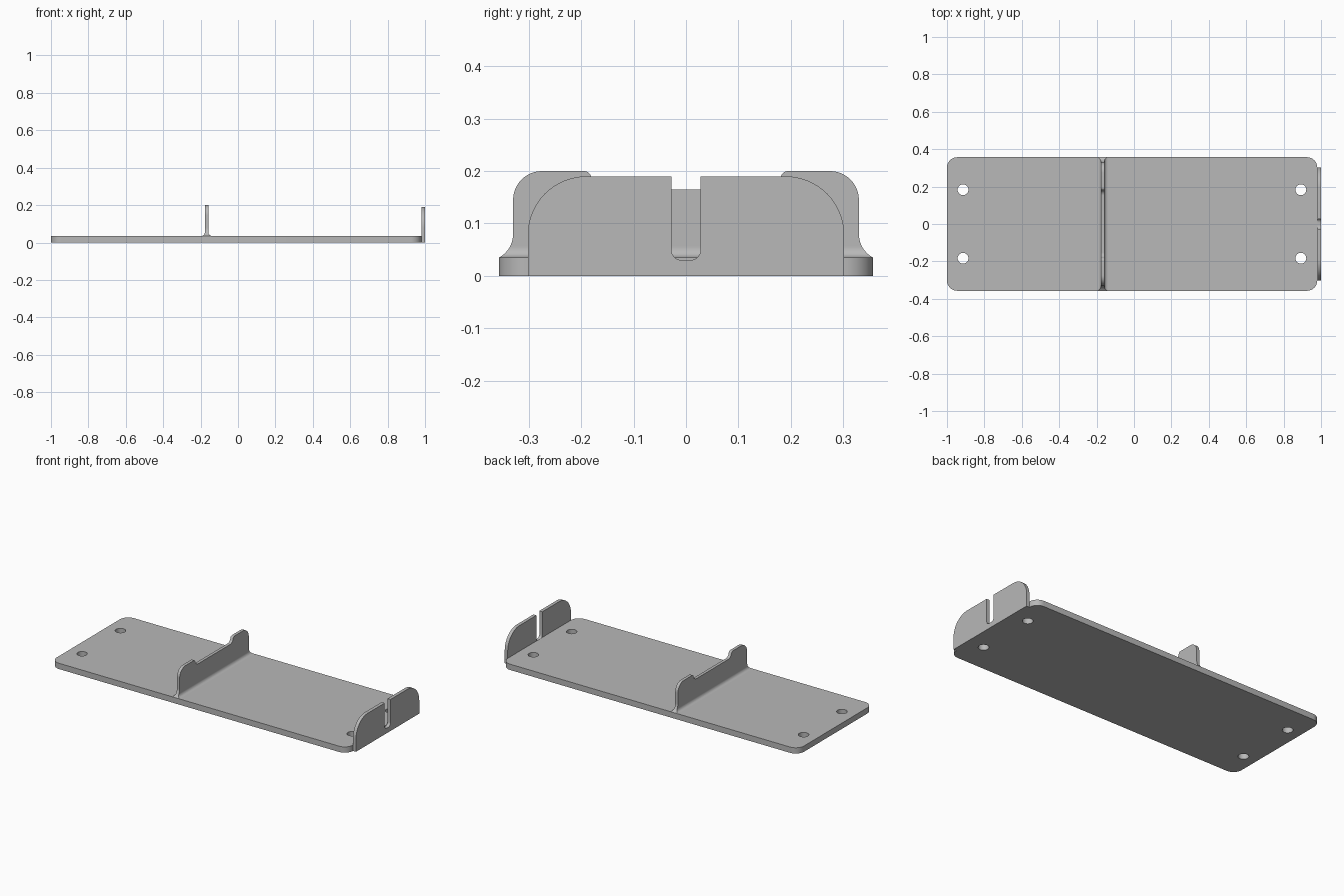
import bpy, bmesh
from math import cos, sin, radians
from mathutils import Vector

if "Cube" in bpy.data.objects:
    bpy.data.objects.remove(bpy.data.objects["Cube"], do_unlink=True)

grey = bpy.data.materials.new("plain grey")
grey.use_nodes = True
colour = (0.48, 0.48, 0.48, 1)
grey.diffuse_color = colour
grey.node_tree.nodes["Principled BSDF"].inputs["Base Color"].default_value = colour


def arc(cx, cy, r, start, end, n=12):
    angles = [radians(start + (end - start) * i / n) for i in range(n + 1)]
    return [(cx + r * cos(a), cy + r * sin(a)) for a in angles]


def mirrored(half):
    """Close a right-hand half outline with its mirror image."""
    return half + [(-a, b) for a, b in reversed(half) if a > 1e-5]


def extrude(name, outline, axis, low, high):
    """Extrude a 2D outline along the given axis."""
    place = {"X": lambda a, b: (low, a, b),
             "Y": lambda a, b: (a, low, b),
             "Z": lambda a, b: (a, b, low)}[axis]
    step = Vector([(high - low) * (axis == k) for k in "XYZ"])
    bm = bmesh.new()
    face = bm.faces.new([bm.verts.new(place(a, b)) for a, b in outline])
    result = bmesh.ops.extrude_face_region(bm, geom=[face])
    bmesh.ops.translate(bm, vec=step,
                        verts=[v for v in result["geom"] if isinstance(v, bmesh.types.BMVert)])
    bmesh.ops.recalc_face_normals(bm, faces=bm.faces)
    mesh = bpy.data.meshes.new(name)
    bm.to_mesh(mesh)
    bm.free()
    mesh.materials.append(grey)
    obj = bpy.data.objects.new(name, mesh)
    bpy.context.collection.objects.link(obj)
    return obj


def boolean(obj, tool, operation):
    mod = obj.modifiers.new(operation.lower(), "BOOLEAN")
    mod.operation, mod.solver, mod.object = operation, "EXACT", tool
    bpy.context.view_layer.objects.active = obj
    bpy.ops.object.modifier_apply(modifier=mod.name)
    bpy.data.objects.remove(tool, do_unlink=True)


def smooth(obj):
    bpy.ops.object.select_all(action="DESELECT")
    obj.select_set(True)
    bpy.context.view_layer.objects.active = obj
    bpy.ops.object.shade_smooth_by_angle(angle=radians(30))


# Base plate with rounded corners and four screw holes
left, right, half_width, corner, top = -1, 0.98, 0.357, 0.055, 0.035
x0, x1, y1 = left + corner, right - corner, half_width - corner
base = extrude("base_plate",
               arc(x1, y1, corner, 0, 90) + arc(x0, y1, corner, 90, 180)
               + arc(x0, -y1, corner, 180, 270) + arc(x1, -y1, corner, 270, 360),
               "Z", 0, top)
for x in (-0.914, 0.892):
    for y in (-0.183, 0.183):
        hole = extrude("hole_cutter", arc(x, y, 0.029, 0, 360, 32)[:-1], "Z", -0.1, 0.1)
        boolean(base, hole, "DIFFERENCE")
smooth(base)

# Upright end plate with rounded shoulders and a central slot
slot = 0.028
shoulders = [(y1, 0)] + arc(y1 - 0.112, 0.078, 0.112, 0, 90, 16)
slot_side = [(slot, 0.19)] + arc(slot - 0.02, 0.05, 0.02, 0, -90, 8)
half = shoulders + slot_side
end = extrude("end_plate", half + [(-a, b) for a, b in reversed(half)], "X", right, 1)
smooth(end)

# Upright rib: side outline with flared feet, raised ends and a lowered middle
side = arc(0.381, 0.08, 0.051, 242, 180, 10)
side += arc(0.275, 0.145, 0.055, 0, 90)
side += arc(0.195, 0.185, 0.015, 90, 150, 6)
side += arc(0.152, 0.195, 0.030, 330, 270, 6)
rib = extrude("middle_rib", mirrored(side), "X", -0.25, -0.08)

# Rib thickness profile with fillets along the foot
fillet, thin = 0.02, 0.009
section = [(thin + fillet, top - 0.01)]
section += arc(thin + fillet, top + fillet, fillet, 270, 180, 8) + [(thin, 0.25)]
section = [(a - 0.168, b) for a, b in mirrored(section)]
boolean(rib, extrude("rib_section", section, "Y", -0.4, 0.4), "INTERSECT")
smooth(rib)
